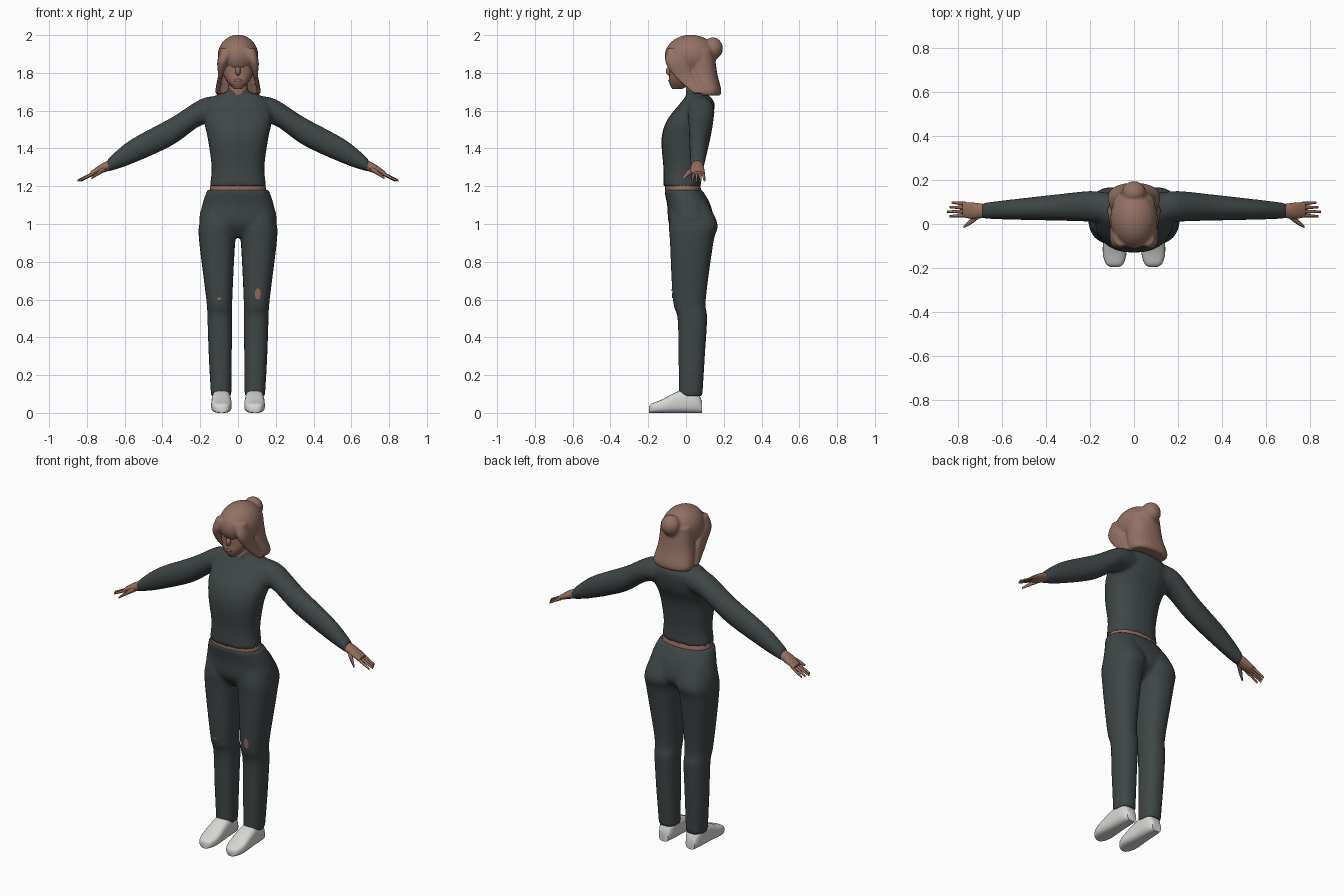
import bpy
import bmesh
import math
from mathutils import Matrix, Vector

if "Cube" in bpy.data.objects:
    bpy.data.objects.remove(bpy.data.objects["Cube"])


def material(name, red, green, blue):
    mat = bpy.data.materials.new(name)
    mat.use_nodes = True
    mat.diffuse_color = (red, green, blue, 1)
    shader = mat.node_tree.nodes["Principled BSDF"]
    shader.inputs["Base Color"].default_value = (red, green, blue, 1)
    shader.inputs["Roughness"].default_value = 0.8
    return mat


cloth = material("dark grey green cloth", .05, .062, .062)
skin = material("warm skin", .3, .155, .11)
hair_brown = material("light brown hair", .295, .165, .125)
shoe_white = material("off white shoe", .68, .68, .66)


def refine(sections, steps=5):
    """Smooth a short list of sections with a Catmull-Rom spline."""
    keys = [Vector(section) for section in sections]
    smooth = []
    for index in range(len(keys) - 1):
        before = keys[max(index - 1, 0)]
        start, end = keys[index], keys[index + 1]
        after = keys[min(index + 2, len(keys) - 1)]
        leave, arrive = (end - before) / 2, (after - start) / 2
        for step in range(steps):
            t = step / steps
            ease = t * t * (3 - 2 * t)
            smooth.append(start.lerp(end, ease) + leave * t * (1 - t) ** 2
                          - arrive * t * t * (1 - t))
    return smooth + [keys[-1]]


def loft(bm, sections, axis="z", mirrored=False, segments=24, power=2.3):
    """Skin rounded sections (position, low a, high a, low b, high b)."""
    place = {"z": lambda t, a, b: (a, b, t),
             "x": lambda t, a, b: (t, a, b),
             "y": lambda t, a, b: (a, t, b)}[axis]

    def bulge(value):
        return math.copysign(abs(value) ** (2 / power), value)

    for side in (1, -1) if mirrored else (1,):
        rings = []
        for t, low_a, high_a, low_b, high_b in refine(sections):
            ring = []
            for k in range(segments):
                angle = math.tau * k / segments
                a = (low_a + high_a + (high_a - low_a) * bulge(math.cos(angle))) / 2
                b = (low_b + high_b + (high_b - low_b) * bulge(math.sin(angle))) / 2
                x, y, z = place(t, a, b)
                ring.append(bm.verts.new((x * side, y, z)))
            rings.append(ring)
        for lower, upper in zip(rings, rings[1:]):
            for k in range(segments):
                following = (k + 1) % segments
                bm.faces.new((lower[k], lower[following], upper[following], upper[k]))
        bm.faces.new(rings[0])
        bm.faces.new(rings[-1])


def body(bm, sections):
    """Symmetric upright form from (height, half width, front, back)."""
    loft(bm, [(z, -half, half, front, back) for z, half, front, back in sections])


def limb(bm, sections, segments=24):
    """Pair of sideways limbs from (x, y, z, y radius, z radius)."""
    loft(bm, [(x, y - ry, y + ry, z - rz, z + rz) for x, y, z, ry, rz in sections],
         axis="x", mirrored=True, segments=segments, power=2)


def ellipsoid(bm, centre, radii):
    bmesh.ops.create_uvsphere(bm, u_segments=24, v_segments=16, radius=1,
                              matrix=Matrix.Translation(centre) @ Matrix.Diagonal((*radii, 1)))


def finish(name, bm, mat, voxel=None, smoothing=3):
    bmesh.ops.recalc_face_normals(bm, faces=bm.faces)
    mesh = bpy.data.meshes.new(name)
    bm.to_mesh(mesh)
    bm.free()
    mesh.materials.append(mat)
    part = bpy.data.objects.new(name, mesh)
    bpy.context.collection.objects.link(part)
    bpy.ops.object.select_all(action="DESELECT")
    part.select_set(True)
    bpy.context.view_layer.objects.active = part
    bpy.ops.object.shade_smooth_by_angle(angle=math.radians(50))
    if voxel:
        # Blend overlapping volumes into one surface
        blend = part.modifiers.new("blend", "REMESH")
        blend.mode = "VOXEL"
        blend.voxel_size = voxel
        blend.use_smooth_shade = True
        soften = part.modifiers.new("soften", "SMOOTH")
        soften.iterations = smoothing
    return part


# Sweater: torso with collar, and sleeves
bm = bmesh.new()
body(bm, [(1.2, .15, -.12, .08), (1.3, .14, -.12, .08), (1.45, .16, -.13, .1),
          (1.55, .18, -.1, .14), (1.64, .17, -.03, .15), (1.68, .12, 0, .12),
          (1.7, .06, 0, .1), (1.72, .055, 0, .1)])
limb(bm, [(.1, .07, 1.61, .07, .07), (.2, .08, 1.59, .07, .07), (.35, .075, 1.49, .06, .075),
          (.57, .065, 1.38, .045, .065), (.69, .06, 1.31, .036, .034)])
finish("sweater", bm, cloth, voxel=.01)

# Bare strip at the waist
bm = bmesh.new()
body(bm, [(1.13, .15, -.1, .08), (1.18, .15, -.11, .08), (1.22, .14, -.11, .07)])
finish("midriff", bm, skin)

# Trousers: hips and two legs
bm = bmesh.new()
body(bm, [(1.18, .163, -.116, .086), (1.1, .19, -.1, .13), (1, .2, -.09, .145),
          (.93, .1, -.04, .08)])
loft(bm, [(1.12, .02, .17, -.07, .11), (1, 0, .205, -.09, .167), (.9, .015, .205, -.085, .145),
          (.6, .03, .168, -.07, .105), (.5, .03, .162, -.045, .112),
          (.3, .033, .155, -.04, .1), (.09, .035, .143, -.037, .087)], mirrored=True)
trousers = finish("trousers", bm, cloth, voxel=.01)


def knee_tear(name, x, z, width, height):
    """Thin oval of bare skin laid on the front of the cloth."""
    bm = bmesh.new()
    bmesh.ops.create_circle(bm, cap_ends=True, cap_tris=True, segments=16, radius=1)
    for vert in bm.verts:
        vert.co = (x + width * vert.co.x, -.1, z + height * vert.co.y)
    wrap = finish(name, bm, skin).modifiers.new("lay on cloth", "SHRINKWRAP")
    wrap.target = trousers
    wrap.wrap_method = "PROJECT"
    wrap.use_project_y = True
    wrap.use_positive_direction = True
    wrap.use_negative_direction = False
    wrap.wrap_mode = "ABOVE_SURFACE"
    wrap.offset = .003


knee_tear("left_knee_tear", x=.105, z=.63, width=.015, height=.03)
knee_tear("right_knee_tear", x=-.1, z=.605, width=.012, height=.007)

# Shoes: each section is (y, half width, height) on the ground
bm = bmesh.new()
shoe_sections = [(-.195, .02, .035), (-.18, .04, .05), (-.13, .054, .07),
                 (-.03, .05, .118), (.05, .045, .12), (.086, .03, .06)]
loft(bm, [(y, .088 - half, .088 + half, 0, top) for y, half, top in shoe_sections],
     axis="y", mirrored=True, power=3)
finish("shoes", bm, shoe_white)

# Hands: palm, four spread fingers and a thumb
bm = bmesh.new()
limb(bm, [(.66, .06, 1.32, .028, .03), (.73, .06, 1.29, .037, .024),
          (.78, .065, 1.266, .033, .012)])
for finger in range(4):
    reach = .85 - .01 * abs(finger - 1)
    limb(bm, [(.76, .04 + .017 * finger, 1.27, .01, .01),
              (reach, .035 + .021 * finger, 1.23, .005, .006)], segments=8)
limb(bm, [(.7, .045, 1.295, .016, .016), (.74, .013, 1.27, .014, .013),
          (.775, -.013, 1.243, .006, .006)], segments=10)
finish("hands", bm, skin)

# Neck
bm = bmesh.new()
body(bm, [(1.66, .05, 0, .09), (1.8, .05, 0, .09)])
finish("neck", bm, skin)

# Face with nose and lips
bm = bmesh.new()
body(bm, [(1.715, .02, -.073, -.02), (1.75, .055, -.09, .04), (1.8, .08, -.088, .06),
          (1.9, .09, -.085, .1), (1.96, .06, -.05, .08)])
ellipsoid(bm, centre=(0, -.085, 1.81), radii=(.014, .022, .025))
ellipsoid(bm, centre=(0, -.085, 1.76), radii=(.022, .01, .008))
finish("face", bm, skin)

# Hair: cap, back fall with flicked ends, side locks and bun
bm = bmesh.new()
ellipsoid(bm, centre=(0, .025, 1.89), radii=(.108, .138, .112))
body(bm, [(1.92, .095, 0, .15), (1.8, .104, .01, .165), (1.71, .12, .045, .187),
          (1.68, .11, .055, .18)])
loft(bm, [(1.93, .01, .09, -.1, -.03), (1.86, .05, .11, -.11, 0),
          (1.78, .083, .106, -.06, .04), (1.69, .1, .122, .04, .09)], mirrored=True)
ellipsoid(bm, centre=(0, .142, 1.93), radii=(.055, .053, .058))
finish("hair", bm, hair_brown, voxel=.008, smoothing=1)
